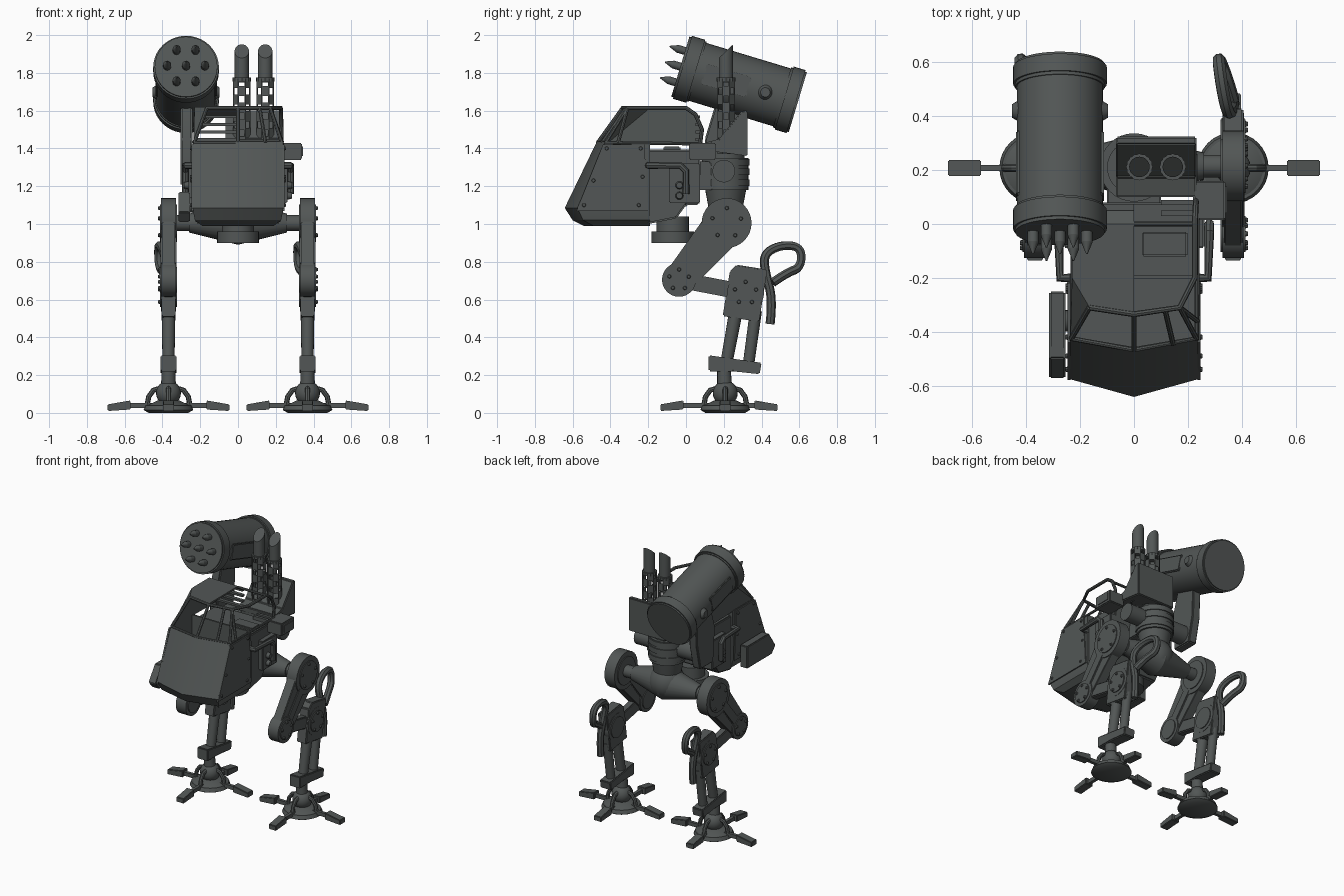
import bpy, bmesh, math
from mathutils import Vector, Matrix

if "Cube" in bpy.data.objects:
    bpy.data.objects.remove(bpy.data.objects["Cube"])

V = Vector
steel = bpy.data.materials.new("dark_steel")
steel.diffuse_color = (0.085, 0.094, 0.092, 1)
steel.use_nodes = True
steel.node_tree.nodes["Principled BSDF"].inputs["Base Color"].default_value = steel.diffuse_color


def finish(name, me):
    ob = bpy.data.objects.new(name, me)
    bpy.context.collection.objects.link(ob)
    me.materials.clear()
    me.materials.append(steel)
    me.polygons.foreach_set("use_smooth", [True] * len(me.polygons))
    me.set_sharp_from_angle(angle=math.radians(32))
    return ob


def from_bm(name, bm, bevel=0):
    bmesh.ops.recalc_face_normals(bm, faces=bm.faces)
    if bevel:
        bmesh.ops.bevel(bm, geom=bm.edges[:], offset=bevel, segments=2, affect='EDGES', clamp_overlap=True)
    me = bpy.data.meshes.new(name)
    bm.to_mesh(me)
    bm.free()
    return finish(name, me)


def cyl(name, p0, p1, r0, r1=None, seg=24, bevel=0):
    p0, p1 = V(p0), V(p1)
    d = p1 - p0
    M = Matrix.Translation((p0 + p1) / 2) @ d.to_track_quat('Z', 'Y').to_matrix().to_4x4()
    bm = bmesh.new()
    bmesh.ops.create_cone(bm, cap_ends=True, segments=seg, radius1=r0,
                          radius2=r0 if r1 is None else r1, depth=d.length, matrix=M)
    return from_bm(name, bm)


def prism(name, pts, x0, x1, M=Matrix(), bevel=0):
    """Profile in (y, z) pushed along x."""
    bm = bmesh.new()
    a = [bm.verts.new(M @ V((x0, y, z))) for y, z in pts]
    b = [bm.verts.new(M @ V((x1, y, z))) for y, z in pts]
    bm.faces.new(a)
    bm.faces.new(b[::-1])
    for i in range(len(pts)):
        j = (i + 1) % len(pts)
        bm.faces.new((a[i], a[j], b[j], b[i]))
    return from_bm(name, bm, bevel)


def box(name, x0, x1, y0, y1, z0, z1, bevel=0.006):
    return prism(name, [(y0, z0), (y1, z0), (y1, z1), (y0, z1)], x0, x1, bevel=bevel)


def bar(name, a, b, w, x0, x1, bevel=0.006):
    a, b = V(a), V(b)
    n = (b - a).orthogonal().normalized() * w / 2
    return prism(name, [a + n, b + n, b - n, a - n], x0, x1, bevel=bevel)


def ball(name, c, r):
    bm = bmesh.new()
    bmesh.ops.create_uvsphere(bm, u_segments=20, v_segments=12, radius=r, matrix=Matrix.Translation(c))
    return from_bm(name, bm)


def tube(name, pts, r, smooth=False):
    cu = bpy.data.curves.new(name, 'CURVE')
    cu.dimensions, cu.bevel_depth, cu.bevel_resolution, cu.use_fill_caps = '3D', r, 2, True
    sp = cu.splines.new('NURBS' if smooth else 'POLY')
    sp.points.add(len(pts) - 1)
    for p, co in zip(sp.points, pts):
        p.co = (*co, 1)
    if smooth:
        sp.use_endpoint_u, sp.order_u = True, 3
    tmp = bpy.data.objects.new(name + "_path", cu)
    bpy.context.collection.objects.link(tmp)
    me = bpy.data.meshes.new_from_object(tmp.evaluated_get(bpy.context.evaluated_depsgraph_get()))
    bpy.data.objects.remove(tmp)
    return finish(name, me)


def hull(a, ra, b, rb, n=14):
    """Outline of a belt round two circles."""
    a, b = V(a), V(b)
    d = b - a
    phi, th = math.atan2(d.y, d.x), math.acos((ra - rb) / d.length)
    out = []
    for c, r, s, e in ((a, ra, phi + th, phi + 2 * math.pi - th), (b, rb, phi - th, phi + th)):
        out += [c + r * V((math.cos(s + (e - s) * i / n), math.sin(s + (e - s) * i / n))) for i in range(n + 1)]
    return out


def bolts(name, x, c, ring, side, n=6, r=0.011):
    for i in range(n):
        t = math.tau * i / n + 0.3
        p = V((x, c[0] + ring * math.cos(t), c[1] + ring * math.sin(t)))
        cyl(name, p, p + V((side * 0.01, 0, 0)), r, r * 0.7, 8)


# cockpit tub: stacked outlines, hollow at the top
bm = bmesh.new()
rings = []
for z, fc, fs, hx in ((0.99, -0.54, -0.49, 0.19), (1.02, -0.60, -0.545, 0.228),
                      (1.085, -0.642, -0.575, 0.242), (1.43, -0.475, -0.43, 0.238)):
    rings.append([bm.verts.new(p) for p in ((-hx, -0.19, z), (-hx, fs, z), (0, fc, z), (hx, fs, z), (hx, -0.19, z))])
bm.faces.new(rings[0][::-1])
top = bm.faces.new(rings[-1])
for lo, hi in zip(rings, rings[1:]):
    for i in range(5):
        j = (i + 1) % 5
        bm.faces.new((lo[i], lo[j], hi[j], hi[i]))
bm.normal_update()
bmesh.ops.inset_region(bm, faces=[top], thickness=0.018)
ext = bmesh.ops.extrude_face_region(bm, geom=[top])["geom"]
bmesh.ops.translate(bm, verts=[v for v in ext if isinstance(v, bmesh.types.BMVert)], vec=(0, 0, -0.16))
bmesh.ops.delete(bm, geom=[top], context='FACES_ONLY')
from_bm("cockpit_tub", bm)
prism("cockpit_rear", [(-0.2, 1.0), (-0.05, 1.03), (0.0, 1.1), (0.07, 1.1), (0.08, 1.395), (-0.2, 1.395)],
      -0.225, 0.225, bevel=0.008)
box("seat_back", 0.03, 0.2, -0.12, -0.03, 1.38, 1.41)
box("waist_link", -0.1, 0.1, 0.03, 0.2, 1.18, 1.33)
cyl("belly_turret", (0, -0.07, 0.90), (0, -0.07, 0.96), 0.112)
cyl("belly_collar", (0, -0.07, 0.95), (0, -0.07, 1.04), 0.085)

# side plates, rivets, pipes and knobs
for s in (-1, 1):
    prism("side_plate", [(-0.44, 1.42), (-0.22, 1.42), (-0.2, 1.07), (-0.58, 1.07)], s * 0.235, s * 0.247)
    for y, z in ((-0.42, 1.4), (-0.24, 1.4), (-0.49, 1.23), (-0.54, 1.1), (-0.25, 1.1), (-0.23, 1.25)):
        cyl("side_rivet", (s * 0.245, y, z), (s * 0.254, y, z), 0.011, 0.008, 8)
    box("rear_hatch", s * 0.21, s * 0.262, -0.09, 0.075, 1.11, 1.32)
    for z in (1.15, 1.205):
        cyl("hatch_knob", (s * 0.26, -0.035, z), (s * 0.285, -0.035, z), 0.022, 0.016, 12)
    tube("side_pipe", [(s * 0.23, -0.2, 1.31), (s * 0.275, -0.2, 1.31), (s * 0.28, -0.03, 1.31),
                       (s * 0.28, 0.0, 1.28), (s * 0.28, 0.0, 1.16)], 0.018)
prism("left_shield", [(-0.575, 1.06), (-0.53, 1.01), (-0.25, 1.01), (-0.25, 1.17), (-0.5, 1.17)],
      -0.315, -0.255, bevel=0.006)
cyl("shield_mount", (-0.2, -0.36, 1.1), (-0.27, -0.36, 1.1), 0.04)
box("right_ammo_box", 0.22, 0.34, 0.015, 0.16, 1.34, 1.43)
box("right_ammo_lid", 0.235, 0.345, 0.04, 0.14, 1.36, 1.41, 0)

# canopy: solid left half
bm = bmesh.new()
pts = [(0, -0.335, 1.62), (-0.165, -0.31, 1.62), (-0.23, -0.2, 1.62), (-0.23, 0.0, 1.62), (0, 0.0, 1.62),
       (-0.236, -0.42, 1.43), (-0.236, 0.0, 1.42), (-0.232, 0.05, 1.585), (-0.236, 0.085, 1.5),
       (-0.236, 0.07, 1.42), (0, 0.05, 1.585)]
v = [bm.verts.new(p) for p in pts]
for f in ((0, 1, 2, 3, 4), (1, 5, 2), (2, 5, 6, 3), (3, 6, 9, 8, 7), (3, 7, 10, 4)):
    bm.faces.new([v[i] for i in f])
bmesh.ops.recalc_face_normals(bm, faces=bm.faces)
bmesh.ops.solidify(bm, geom=bm.faces[:], thickness=0.012)
from_bm("canopy_left_shell", bm)
# canopy frame bars
for lo, hi in (((-0.232, -0.425, 1.43), (-0.165, -0.31, 1.615)), ((0, -0.468, 1.43), (0, -0.335, 1.615)),
               ((0.145, -0.445, 1.43), (0.115, -0.318, 1.615)), ((0.232, -0.425, 1.43), (0.17, -0.31, 1.615)),
               ((0.235, -0.36, 1.43), (0.17, -0.31, 1.615))):
    tube("windshield_bar", [lo, hi], 0.01)
tube("canopy_top_rail", [(-0.165, -0.31, 1.615), (0, -0.335, 1.615), (0.17, -0.31, 1.615), (0.226, -0.2, 1.615),
                         (0.226, 0.0, 1.615), (0.228, 0.05, 1.58), (0.23, 0.085, 1.5), (0.23, 0.07, 1.39)], 0.011)
tube("canopy_sill", [(-0.235, -0.425, 1.43), (0, -0.468, 1.43), (0.235, -0.425, 1.43), (0.235, 0.07, 1.425)], 0.009)
tube("canopy_cross_rail", [(0, 0.0, 1.612), (0.226, 0.0, 1.612)], 0.009)
for z in (1.44, 1.48, 1.52, 1.56):
    box("rear_slat", -0.225, 0.0, 0.05, 0.075, z, z + 0.014, 0)
for y in (0.03, 0.07):
    box("deck_slat", 0.1, 0.22, y, y + 0.02, 1.39, 1.42, 0)

# waist and pelvis
cyl("waist_drum", (0, 0.21, 1.18), (0, 0.21, 1.35), 0.12, seg=32)
for z in (1.2, 1.26, 1.31):
    cyl("waist_ring", (0, 0.21, z), (0, 0.21, z + 0.035), 0.127, seg=32)
cyl("waist_neck", (0, 0.21, 1.0), (0, 0.21, 1.19), 0.075, 0.11, 32)
cyl("waist_cap", (0, 0.21, 1.34), (0, 0.21, 1.4), 0.1, seg=32)
ball("pelvis_ball", (0, 0.215, 1.02), 0.12)
for s in (-1, 1):
    cyl("pelvis_cone", (0, 0.215, 1.005), (s * 0.26, 0.215, 1.005), 0.115, 0.05)
    cyl("hip_axle", (s * 0.2, 0.215, 1.005), (s * 0.34, 0.215, 1.005), 0.042)
    cyl("shoulder_stub", (s * 0.1, 0.2, 1.28), (s * 0.235, 0.2, 1.28), 0.06)

# twin guns on a wedge box
prism("gun_box", [(0.1, 1.39), (0.325, 1.36), (0.325, 1.6), (0.295, 1.6), (0.175, 1.45), (0.1, 1.43)],
      -0.067, 0.233, bevel=0.006)
for x in (0.02, 0.144):
    bm = bmesh.new()
    rows = [[bm.verts.new((x + 0.05 * math.cos(math.tau * (i + 0.5) / 8), 0.212 + 0.05 * math.sin(math.tau * (i + 0.5) / 8),
                           1.37 + 0.0445 * k)) for i in range(8)] for k in range(10)]
    holes = []
    for k in range(9):
        for i in range(8):
            j = (i + 1) % 8
            f = bm.faces.new((rows[k][i], rows[k][j], rows[k + 1][j], rows[k + 1][i]))
            if (i + k) % 2:
                holes.append(f)
    bm.normal_update()
    bmesh.ops.inset_individual(bm, faces=holes, thickness=0.007)
    bmesh.ops.delete(bm, geom=holes, context='FACES')
    bmesh.ops.solidify(bm, geom=bm.faces[:], thickness=0.006)
    from_bm("gun_jacket", bm)
    cyl("gun_collar", (x, 0.212, 1.755), (x, 0.212, 1.775), 0.05, seg=8)
    barrel = cyl("gun_barrel", (x, 0.212, 1.75), (x, 0.212, 1.915), 0.038)
    for vert in barrel.data.vertices:
        if vert.co.z > 1.9:
            vert.co.z += (vert.co.y - 0.212) * 0.95

# rocket pod
F, A, U = V((-0.275, -0.03, 1.833)), V((0, 0.957, -0.289)), V((0, 0.289, 0.957))
cyl("pod_body", F + A * 0.02, F + A * 0.63, 0.16, seg=40)
for a, b in ((0.012, 0.085), (0.575, 0.64)):
    cyl("pod_rim", F + A * a, F + A * b, 0.174, seg=40)
    cyl("pod_rim_chamfer", F + A * (a - 0.012), F + A * (b + 0.01), 0.166, seg=40)
for i in range(7):
    t = math.tau * i / 6
    c = F + (V((math.cos(t), 0, 0)) + U * math.sin(t)) * 0.1 if i < 6 else F
    cyl("rocket_body", c + A * 0.02, c - A * 0.04, 0.021, seg=12)
    cyl("rocket_tip", c - A * 0.04, c - A * 0.085, 0.021, 0.003, 12)
p, q = F + A * 0.13, F + A * 0.38
bar("pod_side_plate", p.yz, q.yz, 0.11, -0.438, -0.112)
for s in (-1, 1):
    k = F + A * 0.47
    cyl("pod_knob", k + V((s * 0.14, 0, 0)), k + V((s * 0.178, 0, 0)), 0.048, 0.025)
prism("pod_bracket", [(0.12, 1.2), (0.27, 1.2), (0.31, 1.38), (0.32, 1.62), (0.17, 1.68), (0.1, 1.45)],
      -0.305, -0.24, bevel=0.008)
cyl("pod_arm", (0, 0.2, 1.28), (-0.3, 0.2, 1.28), 0.065)

# legs
hip, knee, shin = (0.215, 1.005), (-0.037, 0.705), (0.315, 0.635)
for s in (-1, 1):
    X = s * 0.368
    prism("thigh", hull(hip, 0.112, knee, 0.08), X - 0.034, X + 0.034, bevel=0.004)
    bar("thigh_rib", (0.15, 0.93), (0.01, 0.76), 0.07, X - 0.042, X + 0.042)
    for c, r in ((hip, 0.132), (knee, 0.09), (shin, 0.098)):
        cyl("joint_disc", (X - 0.04, *c), (X + 0.04, *c), r, seg=32)
        cyl("joint_hub", (X - 0.046, *c), (X + 0.046, *c), r * 0.75, seg=32)
        bolts("joint_bolt", X + s * 0.045, c, r * 0.6, s, 5)
    bar("knee_link", knee, (0.25, 0.65), 0.085, X - 0.026, X + 0.026)
    R = Matrix.Translation((X, 0.315, 0.635)) @ Matrix.Rotation(math.radians(-9), 4, 'X')
    prism("shin_box", [(-0.1, -0.14), (0.095, -0.14), (0.095, 0.14), (-0.07, 0.14), (-0.1, 0.1)],
          -0.038, 0.038, R, 0.006)
    tube("shin_hook", [(X, 0.445, 0.47), (X, 0.46, 0.6), (X - 0.005, 0.42, 0.74), (X - 0.02, 0.41, 0.84),
                       (X - 0.04, 0.50, 0.89), (X - 0.055, 0.61, 0.88), (X - 0.05, 0.61, 0.77),
                       (X - 0.02, 0.53, 0.74), (X, 0.46, 0.69)], 0.024, True)
    cyl("shin_piston", (X, 0.265, 0.54), (X, 0.215, 0.27), 0.036, 0.032, 16)
    cyl("shin_piston_rear", (X, 0.37, 0.54), (X, 0.33, 0.25), 0.032, 0.03, 16)
    prism("ankle_block", [(0.12, 0.305), (0.4, 0.265), (0.39, 0.205), (0.25, 0.22), (0.12, 0.22)],
          X - 0.043, X + 0.043, bevel=0.006)
    cyl("ankle_stub", (X, 0.2, 0.25), (X, 0.205, 0.13), 0.035, 0.04, 16)
    ball("ankle_ball", (X, 0.208, 0.105), 0.066)
    # foot with four toes
    cyl("foot_base", (X, 0.208, 0.0), (X, 0.208, 0.016), 0.105, 0.132, 32)
    cyl("foot_plate", (X, 0.208, 0.014), (X, 0.208, 0.04), 0.132, 0.122, 32)
    cyl("foot_dome", (X, 0.208, 0.038), (X, 0.208, 0.065), 0.115, 0.06, 32)
    for k, off in enumerate((-0.045, 0, 0.022, 0)):
        M = Matrix.Translation((X, 0.208, 0)) @ Matrix.Rotation(k * math.pi / 2, 4, 'Z')
        prism("toe", [(0.2 + off, 0.018), (0.322 + off, 0.01), (0.322 + off, 0.045), (0.2 + off, 0.066)],
              -0.03, 0.03, M, 0.004)
        prism("toe_stem", [(0.08, 0.025), (0.21 + off, 0.025), (0.21 + off, 0.052), (0.08, 0.052)], -0.011, 0.011, M)
        tube("ankle_claw", [M @ V((0, u, z)) for u, z in ((0.115, 0.03), (0.105, 0.085), (0.08, 0.12), (0.045, 0.13))],
             0.014)
